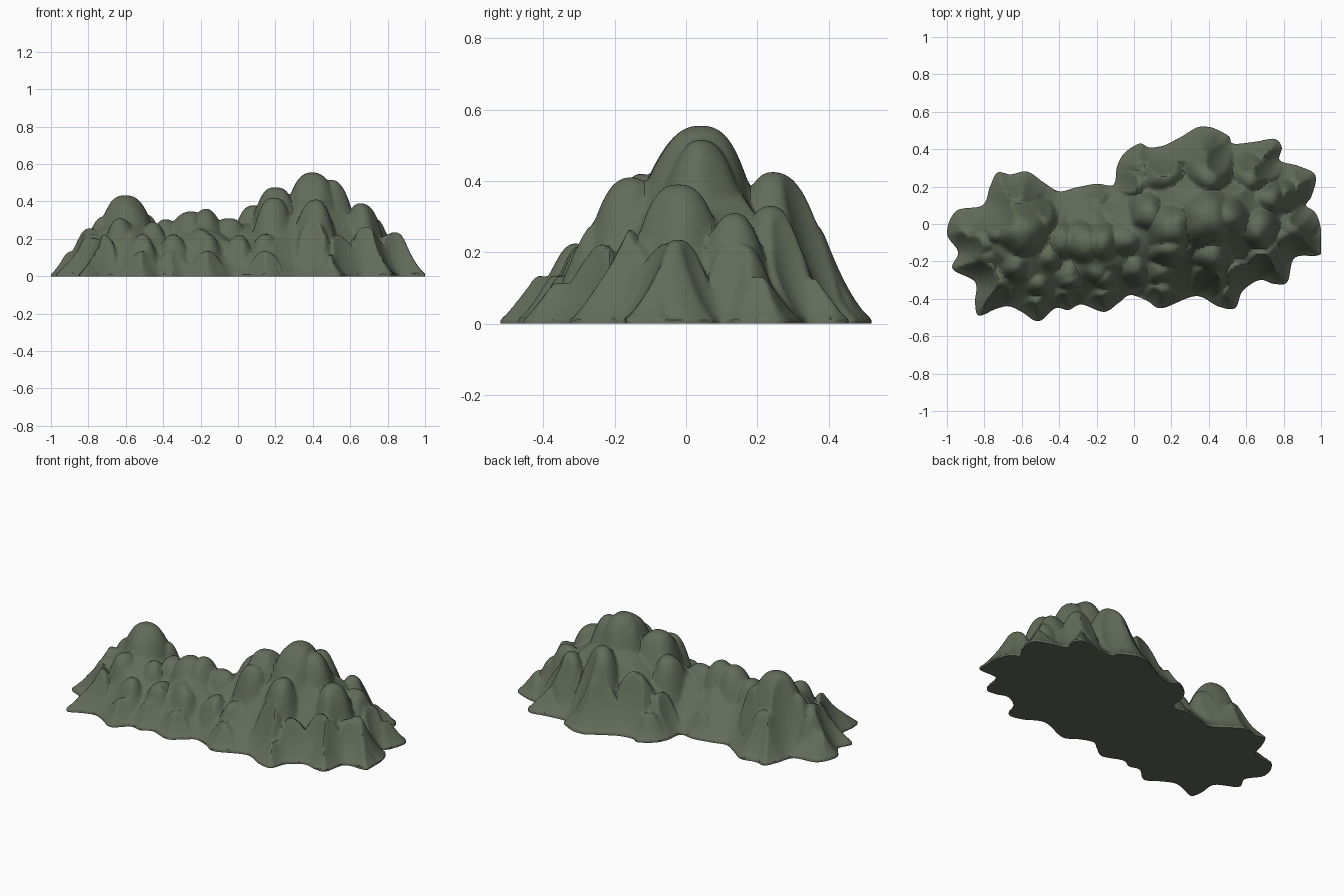
import bpy, bmesh, math
from mathutils import Vector, kdtree, noise
from mathutils.geometry import delaunay_2d_cdt

if "Cube" in bpy.data.objects:
    bpy.data.objects.remove(bpy.data.objects["Cube"])

# Scalloped footprint of the hills, seen from above
OUTLINE = [(-1, -.05), (-.95, .07), (-.81, .1), (-.77, .2), (-.73, .275), (-.66, .265),
           (-.57, .28), (-.48, .22), (-.40, .175), (-.31, .195), (-.2, .215), (-.11, .21),
           (-.09, .31), (-.05, .38), (.03, .43), (.08, .41), (.16, .42), (.25, .465),
           (.37, .525), (.5, .475), (.53, .43), (.65, .44), (.75, .455), (.79, .41),
           (.78, .34), (.88, .31), (.97, .26), (.95, .15), (.92, .1), (.97, .06),
           (1, -.03), (1, -.16), (.86, -.18), (.82, -.31), (.75, -.32), (.67, -.3),
           (.58, -.36), (.54, -.45), (.45, -.44), (.33, -.385), (.15, -.45), (.07, -.41),
           (-.02, -.38), (-.08, -.42), (-.16, -.47), (-.28, -.43), (-.35, -.46),
           (-.42, -.45), (-.51, -.52), (-.6, -.47), (-.67, -.44), (-.74, -.455),
           (-.83, -.49), (-.85, -.42), (-.85, -.31), (-.97, -.24), (-.94, -.15)]

# Broad hill bodies: x, y, height, radius
MASSIFS = [(.41, .05, .43, .55), (-.6, -.08, .32, .42), (-.2, -.12, .29, .34),
           (.06, 0, .29, .40)]

# Rocky peaks on top of them: x, y, height, radius
PEAKS = [(.40, .03, .555, .31), (.20, -.01, .475, .26), (.50, .04, .515, .24),
         (.42, -.15, .41, .20), (.40, -.25, .29, .17), (.40, .25, .425, .23),
         (.19, -.12, .42, .19), (.66, -.02, .39, .20), (.71, .13, .31, .18),
         (.68, -.17, .27, .16), (.84, -.03, .235, .17), (.62, .24, .33, .19),
         (.17, .25, .33, .20), (.34, .36, .28, .17), (.08, .06, .38, .20),
         (-.60, -.04, .432, .27), (-.79, -.1, .255, .18), (-.5, .0, .33, .18),
         (-.63, -.2, .31, .17), (-.46, -.17, .29, .15), (-.71, -.05, .32, .17),
         (-.80, -.26, .23, .15), (-.38, -.1, .305, .19), (-.26, -.1, .347, .22),
         (-.17, -.09, .36, .21), (-.2, -.23, .25, .16), (-.05, -.07, .31, .21),
         (0, -.22, .22, .15), (-.62, .12, .25, .17), (-.34, -.28, .22, .14)]

STEP = 0.009
RIM = 0.01


def catmull(p0, p1, p2, p3, t):
    return 0.5 * (2 * p1 + (p2 - p0) * t + (2 * p0 - 5 * p1 + 4 * p2 - p3) * t * t
                  + (3 * p1 - p0 - 3 * p2 + p3) * t ** 3)


def spine_point(p):
    x = max(-.62, min(.62, p.x))
    return Vector((x, -.04 + .07 * math.tanh(4 * x)))


# Smooth the footprint
ctrl = [Vector(p) for p in OUTLINE]
n = len(ctrl)
rim = [catmull(ctrl[i - 1], ctrl[i], ctrl[(i + 1) % n], ctrl[(i + 2) % n], k / 7)
       for i in range(n) for k in range(7)]
rim = [Vector((max(-1, min(1, p.x)), max(-.52, min(.52, p.y)))) for p in rim]
m = len(rim)

# Foothill buttresses rising inward from every outward point of the footprint
bells = list(PEAKS)
reach = [(p - spine_point(p)).length for p in ctrl]
for i, p in enumerate(ctrl):
    if reach[i] > reach[i - 1] and reach[i] > reach[(i + 1) % n]:
        inward = (spine_point(p) - p).normalized()
        for off, h, r in ((.10, .135, .13), (.21, .225, .15)):
            q = p + inward * off
            bells.append((q.x, q.y, h, r))

tree = kdtree.KDTree(m)
for i, p in enumerate(rim):
    tree.insert((p.x, p.y, 0), i)
tree.balance()


def soft_max(a, b, k=.015):
    d = max(k - abs(a - b), 0) / k
    return max(a, b) + d * d * k * .25


def height(x, y):
    edge = tree.find((x, y, 0))[2]
    z = .25 * (1 - math.exp(-(edge / .17) ** 1.25))
    # wobble the positions so that no rock is perfectly round
    w = noise.noise_vector(Vector((x * 8, y * 8, 3.7))) * .022
    x, y = x + w.x, y + w.y
    for bx, by, h, r in MASSIFS:
        u = math.hypot(x - bx, y - by) / r
        if u < 1:
            z = soft_max(z, h * (1 - u ** 1.5))
    z = min(z, RIM + .95 * edge + 1.3 * edge * edge)
    top = 0
    for bx, by, h, r in bells:
        u = math.hypot(x - bx, y - by) / r
        if u < 1:
            top = max(top, h * (.5 + .5 * math.cos(math.pi * u ** 1.3)))
    z = soft_max(z, top)
    return RIM + min(max(z - RIM, 0), .9 * edge + 7 * edge * edge)


# Fill the footprint with a fine, staggered set of points
pts = list(rim)
for j in range(int(1.06 / STEP)):
    y = -.53 + j * STEP
    for i in range(int(2.02 / STEP)):
        x = -1.01 + (i + .5 * (j % 2)) * STEP
        pts.append(Vector((x, y)))
loop = [(i, (i + 1) % m) for i in range(m)]
verts, _, faces, *_ = delaunay_2d_cdt(pts, loop, [list(range(m))], 1, 1e-5)

bm = bmesh.new()
bv = [bm.verts.new((v.x, v.y, 0)) for v in verts]
for f in faces:
    bm.faces.new([bv[i] for i in f])
bmesh.ops.delete(bm, geom=[v for v in bm.verts if not v.link_faces], context='VERTS')
for v in bm.verts:
    v.co.z = RIM if v.is_boundary else height(v.co.x, v.co.y)
# soften the creases a little
inner = [v for v in bm.verts if not v.is_boundary]
bmesh.ops.smooth_vert(bm, verts=inner, factor=.5, use_axis_z=True)

# Thin rim and flat underside
border = [e for e in bm.edges if e.is_boundary]
ext = bmesh.ops.extrude_edge_only(bm, edges=border)['geom']
low = [g for g in ext if isinstance(g, bmesh.types.BMVert)]
for v in low:
    v.co.z = 0
bmesh.ops.contextual_create(bm, geom=[g for g in ext if isinstance(g, bmesh.types.BMEdge)])
bmesh.ops.recalc_face_normals(bm, faces=bm.faces)

mesh = bpy.data.meshes.new("rocky_hills")
bm.to_mesh(mesh)
bm.free()
hills = bpy.data.objects.new("rocky_hills", mesh)
bpy.context.collection.objects.link(hills)

mat = bpy.data.materials.new("mossy grey green")
mat.diffuse_color = (.122, .148, .102, 1)
mat.use_nodes = True
mat.node_tree.nodes["Principled BSDF"].inputs["Base Color"].default_value = mat.diffuse_color
mesh.materials.append(mat)

bpy.context.view_layer.objects.active = hills
hills.select_set(True)
bpy.ops.object.shade_smooth_by_angle(angle=math.radians(40))
